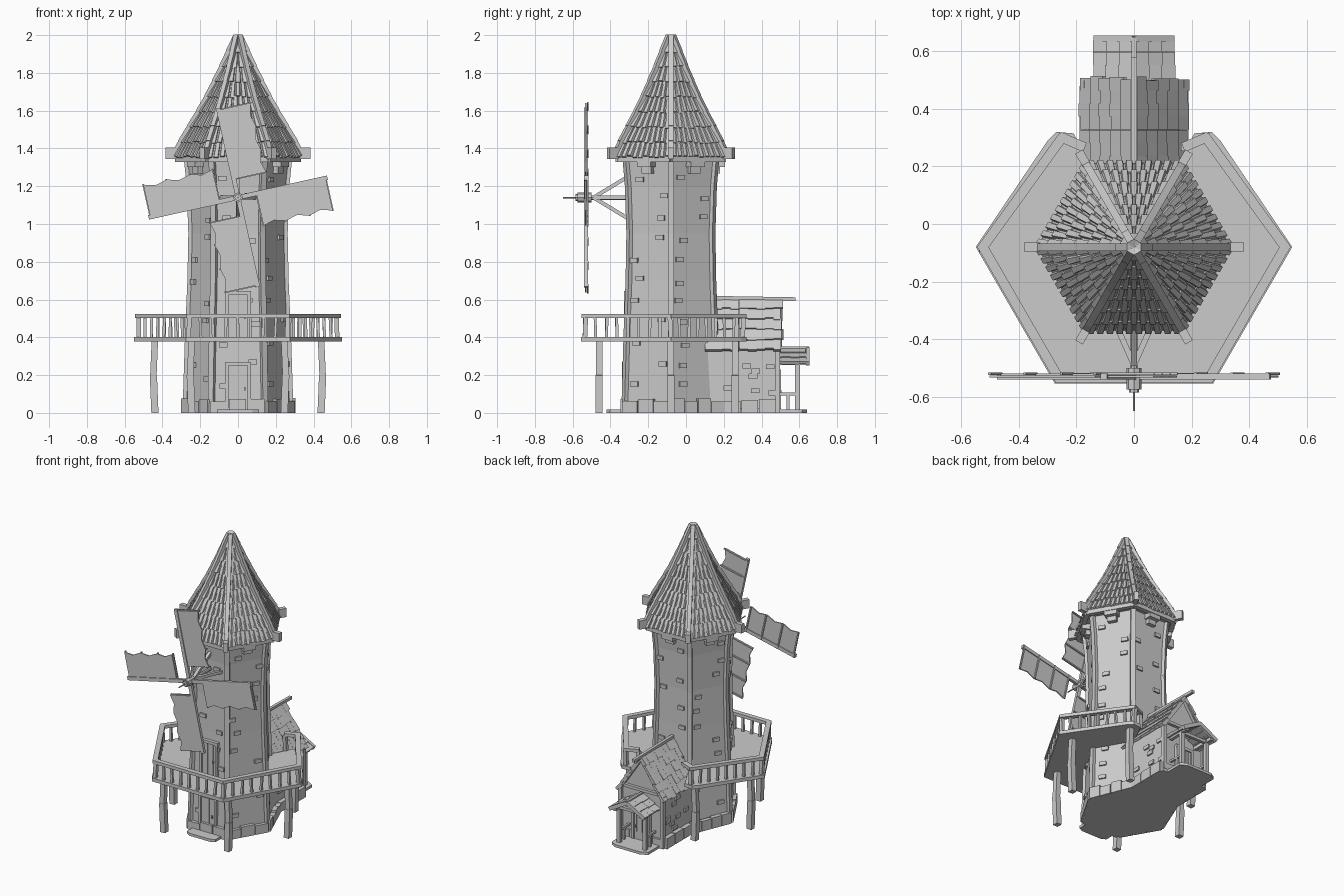
import bpy, bmesh, math, random
from mathutils import Vector, Matrix

random.seed(7)
if "Cube" in bpy.data.objects:
    bpy.data.objects.remove(bpy.data.objects["Cube"])

grey = bpy.data.materials.new("plain grey")
grey.use_nodes = True
tint = (0.6, 0.6, 0.6, 1)
grey.diffuse_color = tint
grey.node_tree.nodes["Principled BSDF"].inputs["Base Color"].default_value = tint

CY = -0.08                      # tower axis
UP = Vector((0, 0, 1))


def finish(bm, name):
    bmesh.ops.recalc_face_normals(bm, faces=bm.faces)
    me = bpy.data.meshes.new(name)
    bm.to_mesh(me)
    bm.free()
    me.materials.append(grey)
    ob = bpy.data.objects.new(name, me)
    bpy.context.collection.objects.link(ob)
    return ob


def loft(bm, rings):
    """Skin a list of equal point rings and cap both ends."""
    vs = [[bm.verts.new(p) for p in r] for r in rings]
    n = len(vs[0])
    for a, b in zip(vs, vs[1:]):
        for i in range(n):
            j = (i + 1) % n
            bm.faces.new((a[i], a[j], b[j], b[i]))
    bm.faces.new(vs[0])
    bm.faces.new(vs[-1][::-1])


def box(bm, c, s, rot=None):
    m = Matrix.Translation(c) @ (rot.to_4x4() if rot else Matrix()) @ Matrix.Diagonal((*s, 1))
    bmesh.ops.create_cube(bm, size=1, matrix=m)


def beam(bm, a, b, w, h=None, side=None):
    """Square bar from a to b."""
    a, b = Vector(a), Vector(b)
    d = (b - a).normalized()
    s = side or (d.cross(UP) if abs(d.z) < 0.98 else Vector((1, 0, 0)))
    s = (s - d * s.dot(d)).normalized()
    t = d.cross(s)
    box(bm, (a + b) / 2, (w, h or w, (b - a).length), Matrix((s, t, d)).transposed())


def polar(r, deg, z):
    a = math.radians(deg)
    return Vector((r * math.cos(a), CY + r * math.sin(a), z))


def hexagon(r, z):
    return [polar(r, 60 * i, z) for i in range(6)]


def interp(table, z):
    for (z0, r0), (z1, r1) in zip(table, table[1:]):
        if z <= z1:
            return r0 + (r1 - r0) * (z - z0) / (z1 - z0)
    return table[-1][1]


# Tower body with a gentle waist
tower = [(0, .283), (.4, .27), (.7, .257), (.95, .252), (1.2, .261), (1.36, .277)]
bm = bmesh.new()
loft(bm, [hexagon(r, z) for z, r in tower])
finish(bm, "tower_wall")

bm = bmesh.new()
for i in range(6):
    for (z0, r0), (z1, r1) in zip(tower, tower[1:]):
        beam(bm, polar(r0, 60 * i, z0), polar(r1, 60 * i, z1), .032, .022,
             Vector((-math.sin(i * math.pi / 3), math.cos(i * math.pi / 3), 0)))
finish(bm, "tower_corner_beams")

# Scattered raised stones
bm = bmesh.new()
for i in range(6):
    rot = Matrix.Rotation(math.radians(60 * i + 30), 3, 'Z')
    for k in range(11):
        z = .16 + k * .108 + random.uniform(-.02, .02)
        u = random.choice((-1, 1)) * random.uniform(.05, .095)
        p = polar(interp(tower, z) * .866, 60 * i + 30, z) + rot @ Vector((0, u, 0))
        box(bm, p, (.022, .045, .026), rot)
for s in (-1, 1):
    for k in range(8):
        box(bm, (s * .16, random.uniform(.2, .46), random.uniform(.1, .3)), (.02, .045, .025))
finish(bm, "wall_stones")

# Stone plinth round the tower and annex
outline = [polar(.29, a, 0) for a in (180, 240, 300, 0)]
outline += [Vector((.175, .2, 0)), Vector((.175, .48, 0)), Vector((-.175, .48, 0)), Vector((-.175, .2, 0))]
bm = bmesh.new()
loft(bm, [[p + UP * z for p in outline] for z in (0, .025)])
for a, b in zip(outline, outline[1:] + outline[:1]):
    n = max(2, round((b - a).length / .085))
    for k in range(n):
        p, q = a.lerp(b, k / n), a.lerp(b, (k + .95) / n)
        h = random.uniform(.06, .078)
        beam(bm, p + UP * h / 2, q + UP * h / 2, .03, h)
finish(bm, "stone_plinth")

bm = bmesh.new()
for y, w, pt in ((-.3, .11, -.42), (.47, .14, .64)):
    pts = [(-w, y), (w, y), (w, pt * .85 + y * .15), (w * .7, pt), (-w * .7, pt), (-w, pt * .85 + y * .15)]
    loft(bm, [[(*p, z) for p in pts] for z in (0, .018)])
finish(bm, "door_slabs")

# Doors: front ground, front balcony, annex back
bm = bmesh.new()
for y, z0, h in ((-.32, .02, .24), (-.308, .4, .235), (.485, .02, .2)):
    out = -1 if y < 0 else 1
    for k in range(5):
        box(bm, ((k - 2) * .021, y, z0 + h / 2), (.019, .02, h))
    for s in (-1, 1):
        box(bm, (s * .06, y + out * .004, z0 + h / 2), (.018, .03, h))
    box(bm, (0, y + out * .004, z0 + h), (.14, .03, .02))
    box(bm, (.035, y + out * .014, z0 + h * .45), (.008, .012, .02))
finish(bm, "doors")

# Balcony deck, open at the back for the annex
half = [(0, -.555), (.275, -.555), (.55, CY), (.30, .29), (.27, .32), (.21, .315), (.13, .16), (0, .1)]
deck = half + [(-x, y) for x, y in half[-2:0:-1]]
bm = bmesh.new()
loft(bm, [[(*p, z) for p in deck] for z in (.378, .402)])
finish(bm, "balcony_deck")

path = [Vector((.18, .27, 0)), Vector((.25, .30, 0)), Vector((.525, CY, 0)), Vector((.262, -.535, 0))]
path += [Vector((-p.x, p.y, 0)) for p in path[::-1]]
rail, balusters = bmesh.new(), bmesh.new()
for a, b in zip(path, path[1:]):
    d = (b - a).normalized() * .01
    beam(rail, a - d + UP * .513, b + d + UP * .513, .034, .022)
    n = max(1, round((b - a).length / .062))
    for k in range(n):
        p = a.lerp(b, k / n)
        w = .024 if k == 0 else .015
        tilt = Vector((random.uniform(-.006, .006), random.uniform(-.006, .006), 0))
        beam(balusters, p + UP * .4, p + tilt + UP * .505, w)
finish(rail, "balcony_rail")
finish(balusters, "balcony_balusters")

bm = bmesh.new()
for s in (-1, 1):
    for x, y in ((.44, CY), (.245, -.46), (.25, .26)):
        beam(bm, (s * x, y, 0), (s * (x + .008), y, .2), .038)
        beam(bm, (s * (x + .008), y, .2), (s * x, y, .385), .034)
finish(bm, "balcony_posts")

# Flared main roof: core, tile rows, hip beams, eave ring
roof = [(1.355, .335), (1.43, .297), (1.51, .25), (1.59, .202), (1.67, .157), (1.75, .117),
        (1.83, .078), (1.91, .042), (1.99, .006)]
bm = bmesh.new()
loft(bm, [hexagon(r, z) for z, r in roof])
finish(bm, "roof_core")

bm = bmesh.new()
for i in range(6):
    ang = 60 * i + 30
    rot = Matrix.Rotation(math.radians(ang), 3, 'Z')
    for (z0, r0), (z1, r1) in zip(roof, roof[1:]):
        n = max(1, round(r0 / .034))
        for k in range(n):
            z = z0 + random.uniform(-.008, .004)
            rings = []
            for zz, r, lift in ((z, r0, .012), (z1 + .005, r1, .003)):
                w = r / n
                c = (k + .5) * w - r / 2
                prof = [(-.48, -.008), (-.3, lift), (.3, lift), (.48, -.008)]
                rings.append([polar(r * .866 + h, ang, zz) + rot @ Vector((0, c + u * w, h * .5)) for u, h in prof])
            loft(bm, rings)
finish(bm, "roof_tiles")

bm = bmesh.new()
for i in range(6):
    t = Vector((-math.sin(i * math.pi / 3), math.cos(i * math.pi / 3), 0))
    for (z0, r0), (z1, r1) in zip(roof, roof[1:]):
        beam(bm, polar(r0 + .012, 60 * i, z0 + .005), polar(r1 + .008, 60 * i, z1 + .008), .026, .022, t)
    box(bm, polar(.355, 60 * i, 1.375), (.055, .03, .06), Matrix.Rotation(i * math.pi / 3, 3, 'Z'))
finish(bm, "roof_hip_beams")

bm = bmesh.new()
ring = hexagon(.32, 1.343)
for a, b in zip(ring, ring[1:] + ring[:1]):
    beam(bm, a, b, .03, .028)
loft(bm, [hexagon(.325, z) for z in (1.335, 1.36)])
for a in (30, 90, 150, 210, 330):
    rot = Matrix.Rotation(math.radians(a), 3, 'Z')
    box(bm, polar(.25, a, 1.318), (.075, .085, .035), rot)
    box(bm, polar(.238, a, 1.285), (.045, .06, .035), rot)
finish(bm, "eave_ring_and_brackets")

# Windmill shaft, hub and struts
HUB = Vector((0, -.53, 1.14))
bm = bmesh.new()
for y0, y1, r in ((-.3, -.56, .012), (-.56, -.65, .004), (-.575, -.5, .026), (-.585, -.565, .018)):
    m = Matrix.Translation((0, (y0 + y1) / 2, HUB.z)) @ Matrix.Rotation(math.pi / 2, 4, 'X')
    bmesh.ops.create_cone(bm, cap_ends=True, segments=8, radius1=r, radius2=r, depth=abs(y1 - y0), matrix=m)
for x, z in ((0, 1.255), (0, 1.025), (-.085, 1.14), (.085, 1.14)):
    beam(bm, (x, -.3, z), (0, -.49, 1.14), .02)
finish(bm, "windmill_shaft")

spars, sails = bmesh.new(), bmesh.new()
for q in range(4):
    m = Matrix.Translation(HUB) @ Matrix.Rotation(-math.radians(12.5 + 90 * q), 4, 'Y')
    beam(spars, m @ Vector((0, 0, 0)), m @ Vector((.485, 0, 0)), .02, .024)
    cols = [.1, .16, .22, .285, .35, .41, .475]
    for k in (0, 2, 4, 6):
        beam(spars, m @ Vector((cols[k], .01, .01)), m @ Vector((cols[k], .01, -.178)), .009)
    # scalloped cloth edge between the crossbars
    rings = []
    for k, x in enumerate(cols):
        w = -.175 if k % 2 == 0 else -.158
        rings.append([m @ Vector((x, y, z)) for y, z in ((-.004, .005), (-.004, w), (.004, w), (.004, .005))])
    loft(sails, rings)
finish(spars, "windmill_spars")
finish(sails, "windmill_sails")

# Annex house behind the tower
bm = bmesh.new()
gable = [(-.16, 0), (.16, 0), (.16, .35), (0, .585), (-.16, .35)]
loft(bm, [[(x, y, z) for x, z in gable] for y in (0, .48)])
finish(bm, "annex_wall")


def gable_roof(name, y0, y1, half_w, eave, ridge, rows):
    """Stepped rows of shingles on two slopes."""
    bm = bmesh.new()
    for s in (-1, 1):
        slope = Vector((s * half_w, 0, eave - ridge))
        nrm = Vector((s * (ridge - eave), 0, half_w)).normalized()
        for k in range(rows):
            a, b = slope * (k / rows), slope * ((k + 1.08) / rows)
            n = max(3, round((y1 - y0) / .045))
            for j in range(n):
                ya, yb = (y0 + (y1 - y0) * (j + t) / n for t in (0, .99))
                end = b + slope * random.uniform(-.02, .02)
                top = nrm * random.uniform(.009, .013)
                prof = [a - nrm * .012, end - nrm * .006, end + top, a + nrm * .004]
                yb += random.uniform(-.012, .006) if j == n - 1 else 0
                loft(bm, [[p + Vector((0, y, ridge)) for p in prof] for y in (ya, yb)])
    return finish(bm, name)


gable_roof("annex_roof", .1, .51, .178, .335, .605, 5)
gable_roof("porch_roof", .46, .645, .133, .265, .34, 3)

bm = bmesh.new()
beam(bm, (0, .1, .61), (0, .58, .602), .02)
beam(bm, (0, .46, .343), (0, .65, .343), .016)
for s in (-1, 1):
    beam(bm, (s * .16, .485, .02), (s * .16, .485, .36), .026)
    beam(bm, (s * .17, .49, .335), (0, .49, .59), .022)
    beam(bm, (s * .135, .645, .262), (0, .645, .337), .02, .026)
    # porch posts, plates and low rails
    beam(bm, (s * .1, .59, .01), (s * .1, .59, .275), .026)
    beam(bm, (s * .1, .47, .265), (s * .1, .645, .265), .022)
    beam(bm, (s * .1, .48, .1), (s * .1, .59, .1), .014)
    beam(bm, (s * .1, .54, .01), (s * .1, .54, .1), .014)
beam(bm, (-.11, .59, .262), (.11, .59, .262), .02)
beam(bm, (-.13, .49, .37), (.13, .49, .37), .02)
finish(bm, "annex_and_porch_timbers")
